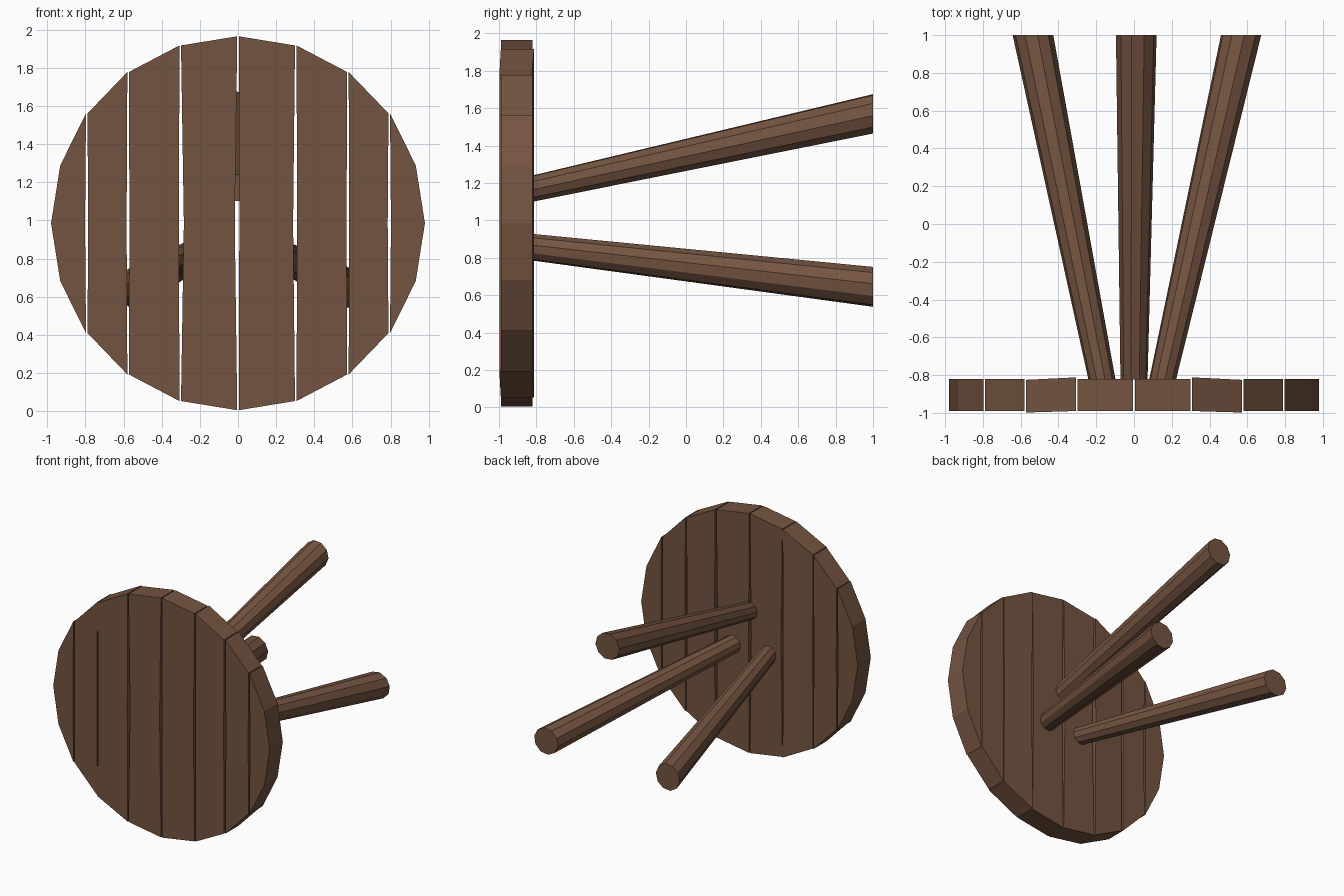
import bpy, bmesh, math
from mathutils import Vector

if "Cube" in bpy.data.objects:
    bpy.data.objects.remove(bpy.data.objects["Cube"])

wood = bpy.data.materials.new("brown wood")
wood.diffuse_color = (0.175, 0.088, 0.052, 1)
wood.use_nodes = True
wood.node_tree.nodes["Principled BSDF"].inputs["Base Color"].default_value = wood.diffuse_color

R, CZ = 0.98, 0.985          # seat radius and centre height
FRONT, BACK = -0.99, -0.82   # seat faces


def finish(bm, name):
    bmesh.ops.recalc_face_normals(bm, faces=bm.faces)
    me = bpy.data.meshes.new(name)
    bm.to_mesh(me)
    bm.free()
    me.materials.append(wood)
    ob = bpy.data.objects.new(name, me)
    bpy.context.collection.objects.link(ob)


def prism(name, ring_a, ring_b):
    """Closed solid between two matching rings of points."""
    bm = bmesh.new()
    a = [bm.verts.new(p) for p in ring_a]
    b = [bm.verts.new(p) for p in ring_b]
    n = len(a)
    bm.faces.new(a)
    bm.faces.new(b[::-1])
    for i in range(n):
        j = (i + 1) % n
        bm.faces.new((a[i], b[i], b[j], a[j]))
    finish(bm, name)


def rim(k):
    a = math.radians(18 * k)
    return R * math.cos(a), R * math.sin(a)


# Seat planks cut from a 20-sided disc:
# rim steps right/left, mid-edge bow left/right, y shift left/right
planks = [
    (8, 10, 0.0, 0.005, 0.0, 0.0),
    (7, 8, 0.003, 0.004, 0.0, 0.0),
    (6, 7, 0.003, 0.003, -0.005, 0.008),
    (5, 6, 0.015, 0.013, 0.0, 0.0),
    (4, 5, 0.003, 0.010, 0.0, 0.0),
    (3, 4, 0.003, 0.003, 0.008, -0.005),
    (2, 3, 0.003, 0.004, 0.0, 0.0),
    (0, 2, 0.005, 0.0, 0.0, 0.0),
]
GAP = 0.004
for i, (k0, k1, bow_l, bow_r, dy_l, dy_r) in enumerate(planks):
    upper = [rim(k) for k in range(k0, k1 + 1)]       # right to left
    xr, xl = upper[0][0], upper[-1][0]
    pts = list(upper)
    if k1 < 10:
        pts.append((xl + bow_l, 0))
    pts += [(x, -z) for x, z in reversed(upper) if abs(z) > 1e-6]
    if k0 > 0:
        pts.append((xr - bow_r, 0))
    ring_f, ring_b = [], []
    for x, z in pts:
        t = (x - xl) / (xr - xl)
        dy = dy_l + (dy_r - dy_l) * t
        if t < 0.2 and k1 < 10:
            x += GAP
        elif t > 0.8 and k0 > 0:
            x -= GAP
        ring_f.append((x, FRONT - 0.008 * (dy < -0.004), CZ + z))
        ring_b.append((x, BACK + dy, CZ + z))
    prism(f"seat_plank_{i + 1}", ring_f, ring_b)

# Splayed, tapered ten-sided legs: seat x,z then foot x,z, facet phase
legs = {
    "upper_leg": (0.0, 1.17, 0.012, 1.57, -5),
    "lower_left_leg": (-0.17, 0.857, -0.535, 0.645, 5),
    "lower_right_leg": (0.152, 0.857, 0.567, 0.645, 9),
}
for name, (x0, z0, x1, z1, phase) in legs.items():
    rings = []
    for x, y, z, r in ((x0, BACK - 0.002, z0, 0.072), (x1, 1.0, z1, 0.108)):
        rings.append([Vector((x + r * math.cos(a), y, z + r * math.sin(a)))
                      for a in (math.radians(phase + 36 * k) for k in range(10))])
    prism(name, *rings)
